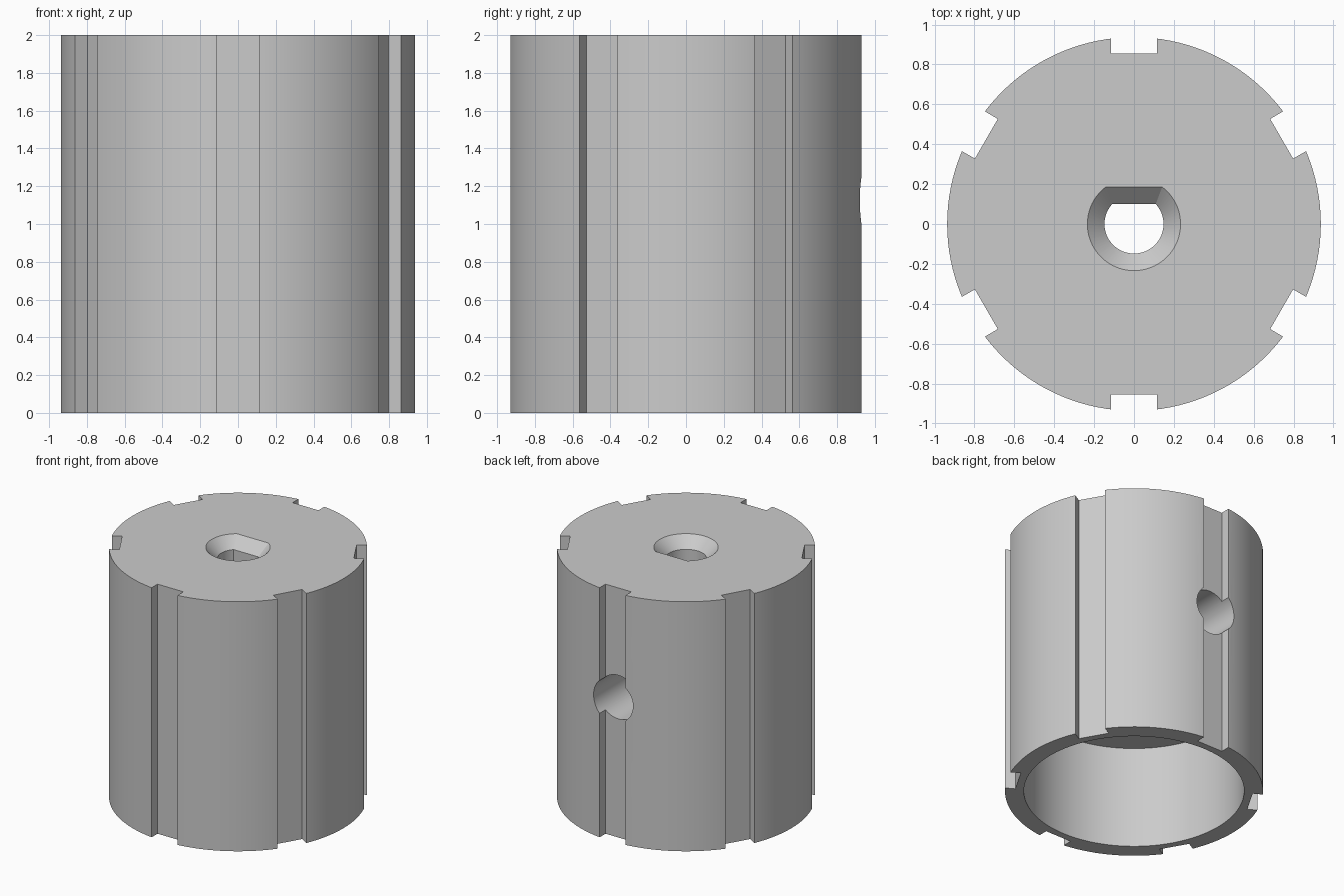
import bpy, bmesh, math
from mathutils import Matrix

cube = bpy.data.objects.get("Cube")
if cube:
    bpy.data.objects.remove(cube, do_unlink=True)

RADIUS, HEIGHT = 0.937, 2.0
BORE_RADIUS, CEILING = 0.8, 0.82
SHAFT_RADIUS, SHAFT_FLAT, CHAMFER = 0.148, 0.1, 0.086
SLOT_WIDTH, SLOT_FLOOR = 0.23, 0.855
SCREW_RADIUS, SCREW_Z = 0.175, 1.125

gray = bpy.data.materials.new("plain gray")
gray.use_nodes = True
gray.diffuse_color = (0.6, 0.6, 0.6, 1)
gray.node_tree.nodes["Principled BSDF"].inputs["Base Color"].default_value = (0.6, 0.6, 0.6, 1)


def circle(radius, count=128):
    return [(radius * math.cos(math.tau * i / count), radius * math.sin(math.tau * i / count))
            for i in range(count)]


def d_profile(grow, count=64):
    """Round shaft outline with a flat on the back side, enlarged by grow."""
    radius, flat = SHAFT_RADIUS + grow, SHAFT_FLAT + grow
    start = math.pi - math.asin(flat / radius)
    sweep = math.pi + 2 * math.asin(flat / radius)
    return [(radius * math.cos(start + sweep * i / count), radius * math.sin(start + sweep * i / count))
            for i in range(count + 1)]


def loft(name, sections, matrix=Matrix()):
    """Closed solid through (profile, height) sections."""
    bm = bmesh.new()
    rings = [[bm.verts.new((x, y, z)) for x, y in profile] for profile, z in sections]
    for low, high in zip(rings, rings[1:]):
        for i in range(len(low)):
            j = (i + 1) % len(low)
            bm.faces.new((low[i], low[j], high[j], high[i]))
    bm.faces.new(rings[0][::-1])
    bm.faces.new(rings[-1])
    bmesh.ops.recalc_face_normals(bm, faces=bm.faces)
    bm.transform(matrix)
    mesh = bpy.data.meshes.new(name)
    bm.to_mesh(mesh)
    bm.free()
    mesh.materials.append(gray)
    obj = bpy.data.objects.new(name, mesh)
    bpy.context.collection.objects.link(obj)
    return obj


def cut(body, cutter):
    """Subtract the cutter from the body and discard it."""
    cutter.hide_render = True
    mod = body.modifiers.new(cutter.name, 'BOOLEAN')
    mod.operation, mod.solver, mod.object = 'DIFFERENCE', 'EXACT', cutter
    bpy.context.view_layer.objects.active = body
    bpy.ops.object.modifier_apply(modifier=mod.name)
    bpy.data.objects.remove(cutter, do_unlink=True)


# Solid drum
body = loft("slotted_cap", [(circle(RADIUS), 0), (circle(RADIUS), HEIGHT)])

# Wide bore open at the bottom
cut(body, loft("wide_bore", [(circle(BORE_RADIUS), -0.1), (circle(BORE_RADIUS), CEILING)]))

# Flatted shaft hole with a chamfered mouth
mouth = d_profile(CHAMFER + 0.02)
cut(body, loft("shaft_hole", [(d_profile(0), CEILING - 0.1), (d_profile(0), HEIGHT - CHAMFER),
                              (mouth, HEIGHT + 0.02)]))

# Six lengthwise slots around the rim
half = SLOT_WIDTH / 2
outline = [(-half, SLOT_FLOOR), (half, SLOT_FLOOR), (half, 1.1), (-half, 1.1)]
for k in range(6):
    turn = Matrix.Rotation(k * math.tau / 6, 4, 'Z')
    cut(body, loft("slot", [(outline, -0.1), (outline, HEIGHT + 0.1)], turn))

# Set screw hole from the back slot into the shaft hole
aim = Matrix.Translation((0, 0, SCREW_Z)) @ Matrix.Rotation(-math.pi / 2, 4, 'X')
screw = circle(SCREW_RADIUS, 64)
cut(body, loft("screw_hole", [(screw, 0.02), (screw, 1.1)], aim))

# Smooth curved walls, crisp edges
bpy.ops.object.select_all(action='DESELECT')
body.select_set(True)
bpy.context.view_layer.objects.active = body
bpy.ops.object.shade_smooth_by_angle(angle=math.radians(30))
